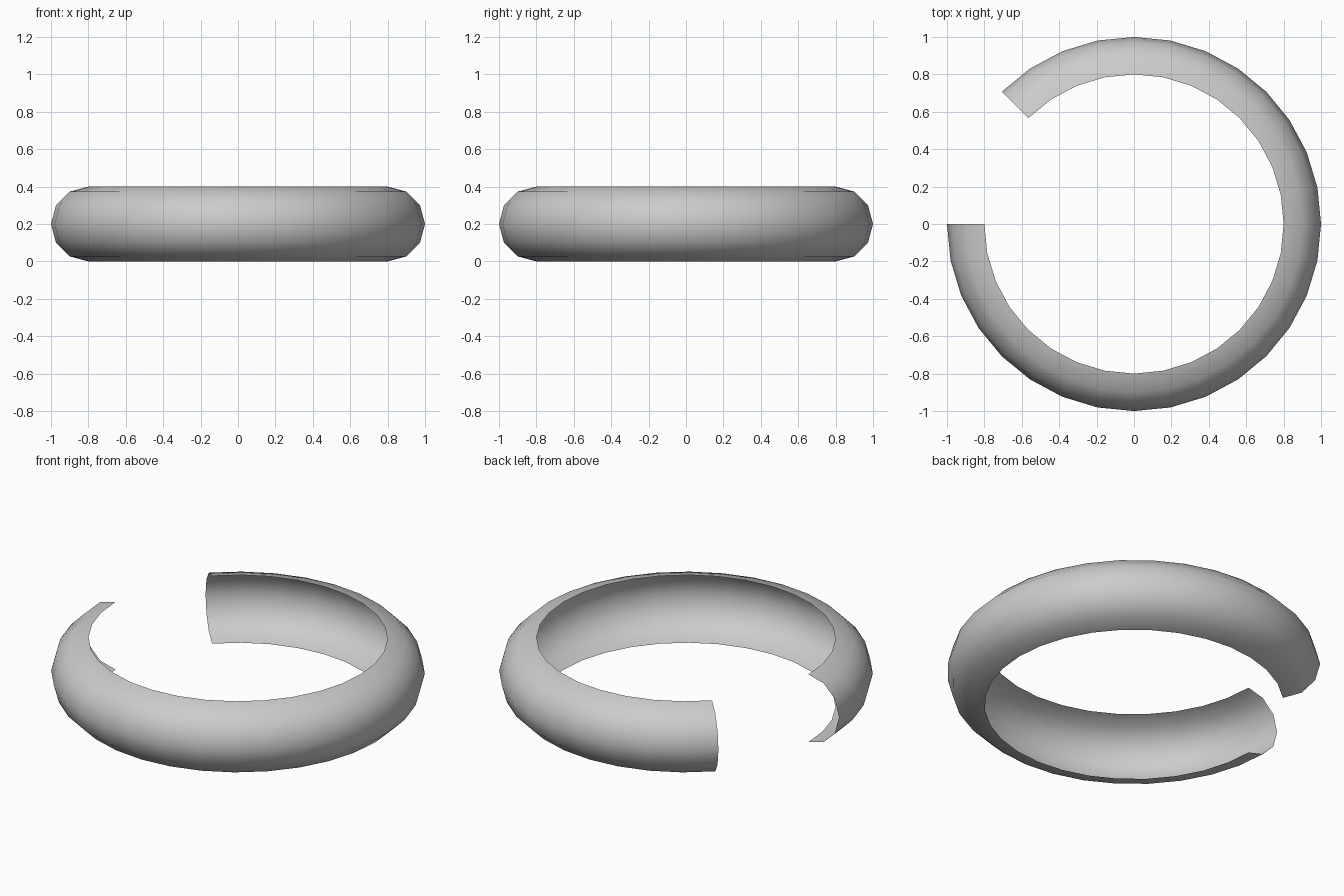
import bpy, bmesh
from math import cos, sin, pi, radians

if "Cube" in bpy.data.objects:
    bpy.data.objects.remove(bpy.data.objects["Cube"])

RING_RADIUS, TUBE_RADIUS = 0.8, 0.2
PROFILE_STEPS, SWEEP_STEPS = 6, 28

bm = bmesh.new()

# Outward half-circle profile, starting at the -x side
profile = []
for i in range(PROFILE_STEPS + 1):
    a = -pi / 2 + pi * i / PROFILE_STEPS
    profile.append(bm.verts.new((-(RING_RADIUS + TUBE_RADIUS * cos(a)), 0,
                                 TUBE_RADIUS + TUBE_RADIUS * sin(a))))
edges = [bm.edges.new(pair) for pair in zip(profile, profile[1:])]

# Sweep 315 degrees about z, leaving the gap at the back left
bmesh.ops.spin(bm, geom=profile + edges, cent=(0, 0, 0), axis=(0, 0, 1),
               angle=radians(315), steps=SWEEP_STEPS, use_duplicate=False)

# Make the open shell face outward, with smooth shading
bm.normal_update()
bm.faces.ensure_lookup_table()
f = bm.faces[PROFILE_STEPS // 2]
c = f.calc_center_median()
if f.normal.x * c.x + f.normal.y * c.y < 0:
    bmesh.ops.reverse_faces(bm, faces=bm.faces[:])
for f in bm.faces:
    f.smooth = True

mesh = bpy.data.meshes.new("open_ring_shell")
bm.to_mesh(mesh)
bm.free()
ring = bpy.data.objects.new("open_ring_shell", mesh)
bpy.context.collection.objects.link(ring)
